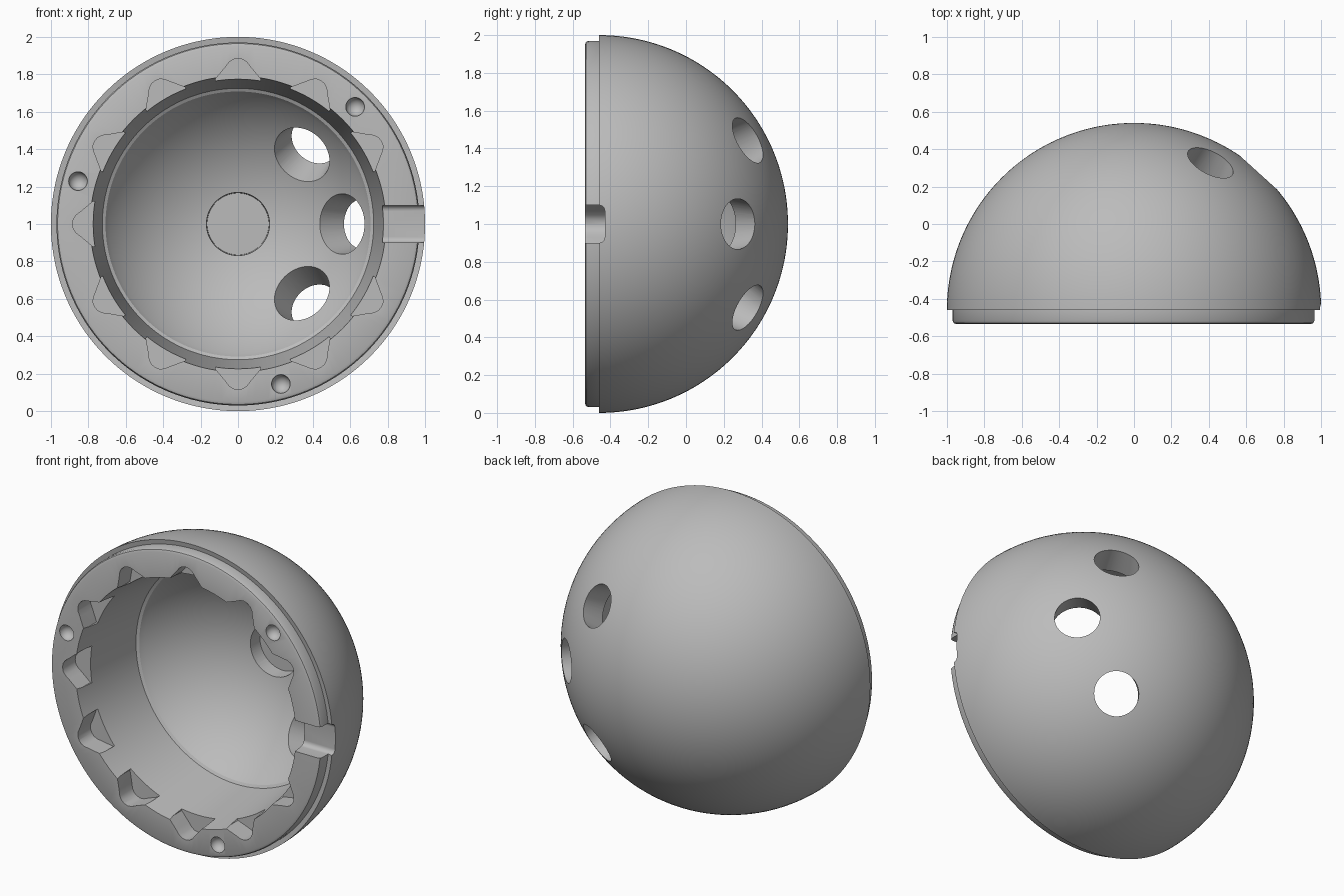
import bpy, bmesh
from math import pi, sin, cos, radians, sqrt
from mathutils import Matrix, Vector

if "Cube" in bpy.data.objects:
    bpy.data.objects.remove(bpy.data.objects["Cube"])

grey = bpy.data.materials.new("plain_grey")
grey.use_nodes = True
grey.diffuse_color = (0.5, 0.5, 0.5, 1)
grey.node_tree.nodes["Principled BSDF"].inputs["Base Color"].default_value = (0.5, 0.5, 0.5, 1)

CENTRE = Vector((0, -0.46, 1))      # centre of the spherical shell
FRONT = -0.535                      # plane of the rim
INNER = 0.845                       # radius of the inner dome
TO_AXIS = Matrix.Translation((0, 0, 1))


def make_object(name, bm):
    bmesh.ops.recalc_face_normals(bm, faces=bm.faces)
    mesh = bpy.data.meshes.new(name)
    bm.to_mesh(mesh)
    bm.free()
    mesh.materials.append(grey)
    obj = bpy.data.objects.new(name, mesh)
    bpy.context.scene.collection.objects.link(obj)
    return obj


def lathe(name, profile, steps=144):
    """Turn (radius, y) points round the y axis."""
    bm = bmesh.new()
    verts = [bm.verts.new((r, y, 0)) for r, y in profile]
    edges = [bm.edges.new(pair) for pair in zip(verts, verts[1:])]
    bmesh.ops.spin(bm, geom=verts + edges, cent=(0, 0, 0), axis=(0, 1, 0),
                   angle=2 * pi, steps=steps, use_merge=True)
    bmesh.ops.remove_doubles(bm, verts=bm.verts, dist=1e-5)
    bmesh.ops.transform(bm, matrix=TO_AXIS, verts=bm.verts)
    return make_object(name, bm)


def arc(radius, start, end, count):
    """Dome section; angles run from the axis (0) to the equator (90)."""
    angles = [radians(start + (end - start) * i / count) for i in range(count + 1)]
    return [(radius * sin(a), CENTRE.y + radius * cos(a)) for a in angles]


def rod(bm, direction, near, far, r_near, r_far):
    """Tapered round cutter pointing out along a direction from the centre."""
    d = Vector(direction).normalized()
    place = Matrix.Translation(CENTRE + d * (near + far) / 2) @ d.to_track_quat('Z', 'Y').to_matrix().to_4x4()
    bmesh.ops.create_cone(bm, cap_ends=True, segments=64, radius1=r_near,
                          radius2=r_far, depth=far - near, matrix=place)


def prism(bm, outline, y0, y1, matrix):
    """Extrude an (x, z) outline along y."""
    face = bm.faces.new([bm.verts.new(matrix @ Vector((x, y0, z))) for x, z in outline])
    new = bmesh.ops.extrude_face_region(bm, geom=[face])["geom"]
    moved = [v for v in new if isinstance(v, bmesh.types.BMVert)]
    bmesh.ops.translate(bm, vec=(0, y1 - y0, 0), verts=moved)


# Shell: outer dome, stepped lip, rim, tapered bore, small shoulder, inner dome
shoulder = 56.5
lip = [(0.97, -0.455), (0.97, -0.515), (0.964, -0.529), (0.95, FRONT)]
bore = [(0.79, FRONT), (0.725, -0.01), (0.708, 0.0)]
shell = lathe("half_shell", arc(1, 0, 90, 48) + lip + bore + arc(INNER, shoulder, 0, 32))

cutters = []

# Three tapered holes through the wall
bm = bmesh.new()
for direction in ((0.67, 0.74, 0), (0.41, 0.79, 0.445), (0.41, 0.79, -0.445)):
    rod(bm, direction, 0.68, 1.14, 0.187, 0.108)
# Blind round pocket in the middle of the dome
rod(bm, (0, 1, 0), 0.75, 0.92, 0.172, 0.165)
cutters.append(make_object("hole_cutter", bm))

# Eleven scallops round the rim; the twelfth place holds the notch
half = [(0.12, 0.7), (0.12, 0.775), (0.07, 0.835), (0.047, 0.865), (0.025, 0.88)]
scallop = half + [(0, 0.884)] + [(-x, z) for x, z in reversed(half)]
bm = bmesh.new()
for i in range(12):
    if i != 3:
        prism(bm, scallop, -0.6, FRONT + 0.13, TO_AXIS @ Matrix.Rotation(i * pi / 6, 4, 'Y'))
cutters.append(make_object("scallop_cutter", bm))

# Three round-bottomed dimples in the rim
bm = bmesh.new()
for degrees in (45, 165, 285):
    a = radians(degrees)
    place = Matrix.Translation((0.885 * cos(a), FRONT, 1 + 0.885 * sin(a)))
    bmesh.ops.create_uvsphere(bm, u_segments=32, v_segments=16, radius=0.05, matrix=place)
cutters.append(make_object("dimple_cutter", bm))

# Notch with rounded floor corners on one side of the rim
bm = bmesh.new()
bmesh.ops.create_cube(bm, size=1, matrix=Matrix.Translation((0.93, -0.53, 1)) @ Matrix.Diagonal((0.4, 0.2, 0.2, 1)))
along = [e for e in bm.edges if abs(e.verts[0].co.x - e.verts[1].co.x) > 0.1]
bmesh.ops.bevel(bm, geom=along, offset=0.03, segments=6, profile=0.5, affect='EDGES')
cutters.append(make_object("notch_cutter", bm))

# Cut the shell, then drop the cutters
bpy.context.view_layer.objects.active = shell
shell.select_set(True)
for cutter in cutters:
    cutter.hide_render = True
    mod = shell.modifiers.new(cutter.name, 'BOOLEAN')
    mod.operation = 'DIFFERENCE'
    mod.solver = 'EXACT'
    mod.object = cutter
    bpy.ops.object.modifier_apply(modifier=mod.name)
    bpy.data.objects.remove(cutter)

bpy.ops.object.select_all(action='DESELECT')
shell.select_set(True)
bpy.ops.object.shade_smooth_by_angle(angle=radians(30))
